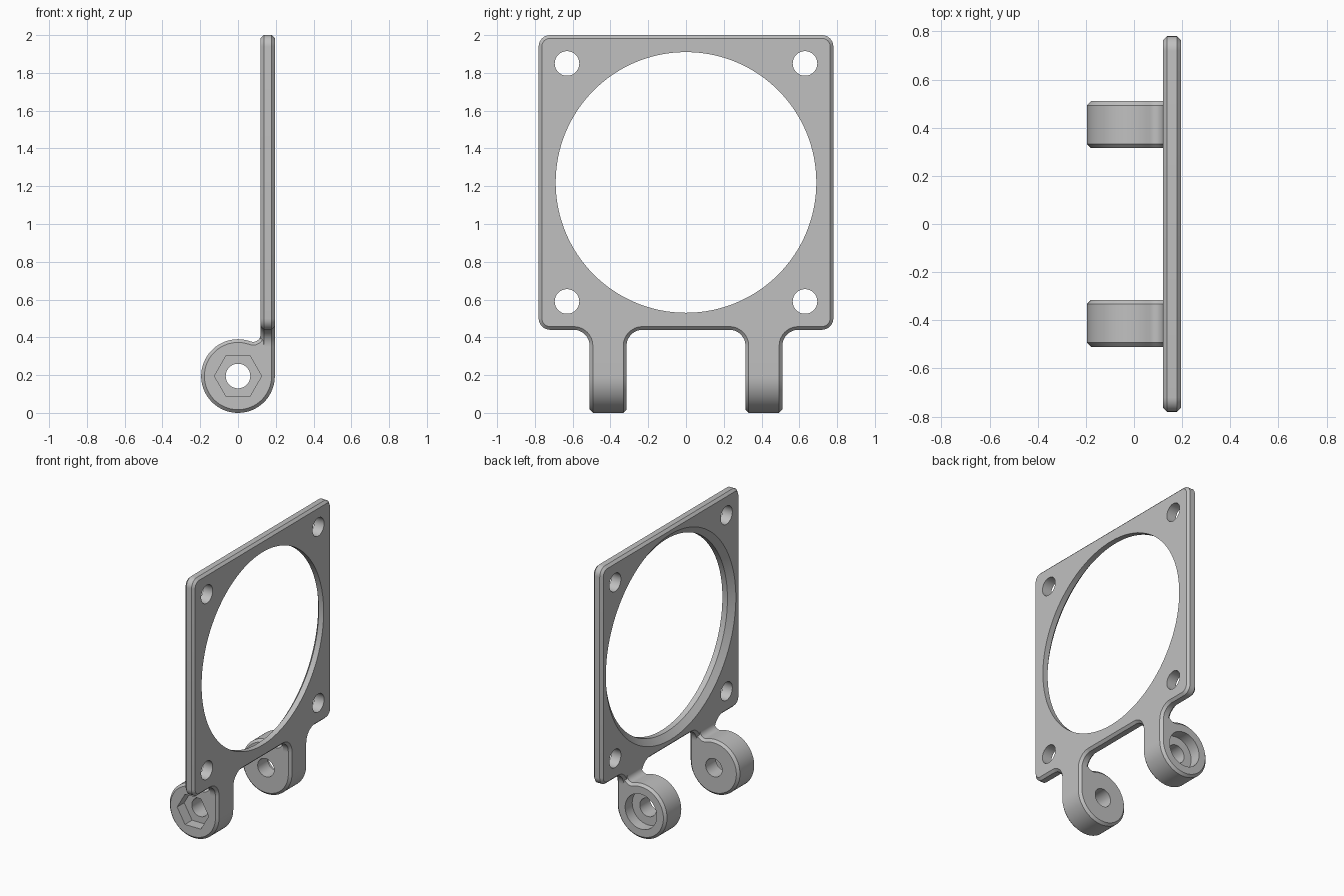
import bpy, bmesh
from math import sin, cos, pi, atan2, sqrt, radians
from mathutils import Vector

if "Cube" in bpy.data.objects:
    bpy.data.objects.remove(bpy.data.objects["Cube"], do_unlink=True)

grey = bpy.data.materials.new("plain grey")
grey.use_nodes = True
colour = (0.53, 0.53, 0.53, 1)
grey.diffuse_color = colour
grey.node_tree.nodes["Principled BSDF"].inputs["Base Color"].default_value = colour

X0, X1 = 0.12, 0.195           # plate faces
R = 0.195                      # lug radius, also its centre height
CHAMFER = 0.017


def arc(c, r, a0, a1, n):
    return [(c[0] + r * cos(a0 + (a1 - a0) * i / n),
             c[1] + r * sin(a0 + (a1 - a0) * i / n)) for i in range(n + 1)]


def circle(c, r, n=48):
    return arc(c, r, 0, 2 * pi, n)[:-1]


def rounded(corners, steps=8):
    """Round the square corners of an outline given as (u, v, radius)."""
    out = []
    for i, (u, v, r) in enumerate(corners):
        p = Vector((u, v))
        if r == 0:
            out.append(p)
            continue
        d1 = (Vector(corners[i - 1][:2]) - p).normalized()
        d2 = (Vector(corners[(i + 1) % len(corners)][:2]) - p).normalized()
        c = p + r * (d1 + d2)
        for k in range(steps + 1):
            a = k / steps * pi / 2
            out.append(c - r * (d1 * sin(a) + d2 * cos(a)))
    return out


def prism(name, pts, axis, lo, hi, end_pts=None):
    """Join an outline at lo to one at hi along the x or y axis."""
    def place(p, d):
        return (d, p[0], p[1]) if axis == "x" else (p[0], d, p[1])
    bm = bmesh.new()
    a = [bm.verts.new(place(p, lo)) for p in pts]
    b = [bm.verts.new(place(p, hi)) for p in (end_pts or pts)]
    bm.faces.new(a)
    bm.faces.new(b)
    for i in range(len(a)):
        bm.faces.new((a[i - 1], a[i], b[i], b[i - 1]))
    bmesh.ops.recalc_face_normals(bm, faces=bm.faces)
    mesh = bpy.data.meshes.new(name)
    bm.to_mesh(mesh)
    bm.free()
    mesh.materials.append(grey)
    ob = bpy.data.objects.new(name, mesh)
    bpy.context.collection.objects.link(ob)
    return ob


def finish(ob, cutters):
    """Chamfer the rims, cut the holes, bake and shade."""
    bev = ob.modifiers.new("chamfer", "BEVEL")
    bev.width = CHAMFER
    bev.segments = 1
    bev.limit_method = "ANGLE"
    bev.angle_limit = radians(50)
    for c in cutters:
        c.hide_render = True
        cut = ob.modifiers.new("cut", "BOOLEAN")
        cut.operation = "DIFFERENCE"
        cut.solver = "EXACT"
        cut.object = c
    bpy.context.view_layer.update()
    dg = bpy.context.evaluated_depsgraph_get()
    baked = bpy.data.meshes.new_from_object(ob.evaluated_get(dg))
    ob.modifiers.clear()
    ob.data = baked
    for c in cutters:
        bpy.data.objects.remove(c, do_unlink=True)
    bpy.ops.object.select_all(action="DESELECT")
    ob.select_set(True)
    bpy.context.view_layer.objects.active = ob
    bpy.ops.object.shade_smooth_by_angle(angle=radians(25))


# Square frame with two necks at its lower edge
half = [(0.78, 2, 0.06), (0.78, 0.44, 0.06), (0.51, 0.44, 0.085),
        (0.51, 0.33, 0), (0.315, 0.33, 0), (0.315, 0.44, 0.085)]
outline = half + [(-y, z, r) for y, z, r in reversed(half)]
frame = prism("frame_plate", rounded(outline), "x", X0, X1)

# Large opening flared on one side, and four screw holes
centre = (0, 1.22)
cutters = [
    prism("opening_cutter", circle(centre, 0.69, 128), "x", 0, 0.3),
    prism("flare_cutter", circle(centre, 0.78, 128), "x", 0.085, 0.19,
          circle(centre, 0.645, 128))]
for y in (-0.63, 0.63):
    for z in (0.59, 1.85):
        cutters.append(prism("screw_cutter", circle((y, z), 0.065), "x", 0, 0.3))
finish(frame, cutters)

# Hinge lug profile: round eye blended into the neck by a small fillet
f = 0.04
fc = (X0 - f, R + sqrt((R + f) ** 2 - (X0 - f) ** 2))
meet = atan2(fc[1] - R, fc[0])
profile = arc((0, R), R, 0, meet - 2 * pi, 56)
profile += arc(fc, f, meet - pi, 0, 10)[1:]
profile += [(X0, 0.435), (X1, 0.435)]

# Front lug has a hexagonal nut pocket, rear lug a round screw-head pocket
for name, side, sides in (("front_lug", -1, 6), ("rear_lug", 1, 48)):
    inner, outer = side * 0.315, side * 0.51
    lug = prism(name, profile, "y", inner, outer)
    finish(lug, [
        prism("pin_cutter", circle((0, R), 0.065), "y", side * 0.2, side * 0.6),
        prism("pocket_cutter", circle((0, R), 0.125, sides), "y",
              side * 0.43, side * 0.6)])
